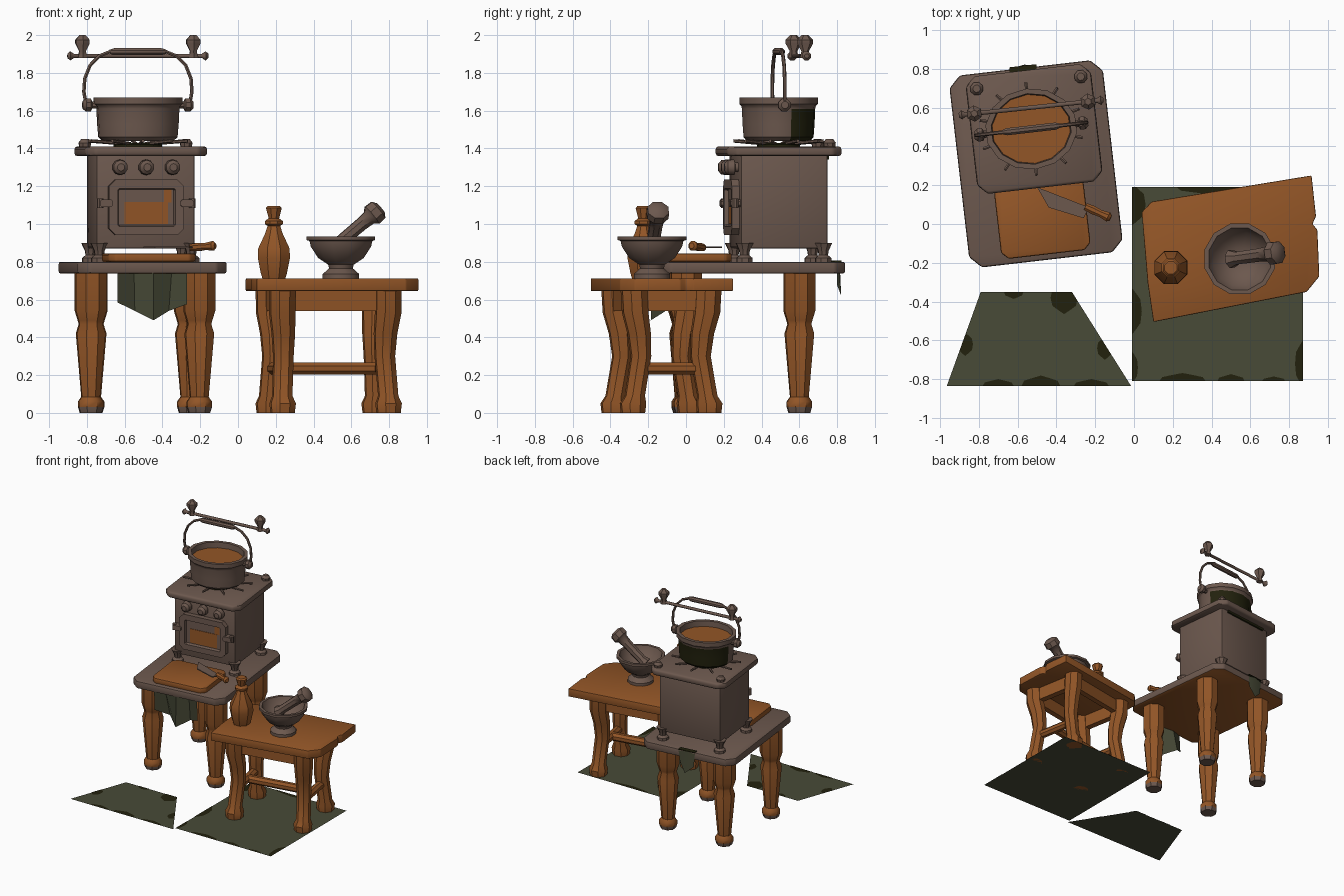
import bpy, bmesh, math
from mathutils import Matrix, Vector

if "Cube" in bpy.data.objects:
    bpy.data.objects.remove(bpy.data.objects["Cube"])


def material(name, rgb):
    m = bpy.data.materials.new(name)
    m.diffuse_color = (*rgb, 1)
    m.use_nodes = True
    m.node_tree.nodes["Principled BSDF"].inputs["Base Color"].default_value = m.diffuse_color
    return m


WOOD = material("warm_wood", (0.29, 0.092, 0.02))
IRON = material("brown_iron", (0.15, 0.098, 0.076))
OLIVE = material("olive_cloth", (0.065, 0.069, 0.038))
DARK = material("dark_moss", (0.016, 0.0155, 0.004))
IDENT = Matrix.Identity(4)
UPRIGHT = Matrix.Rotation(math.pi / 2, 4, 'X')   # lays a profile in the xz plane


def frame(x, y, deg):
    return Matrix.Translation((x, y, 0)) @ Matrix.Rotation(math.radians(deg), 4, 'Z')


def finish(bm, name, mats, M=IDENT, bevel=0, rule=None):
    """Turn a bmesh into a placed object; rule(centre, normal) picks a material slot."""
    bmesh.ops.recalc_face_normals(bm, faces=bm.faces)
    if bevel:
        bmesh.ops.bevel(bm, geom=bm.edges[:], offset=bevel, segments=2, affect='EDGES', profile=0.5)
    bm.transform(M)
    bm.normal_update()
    me = bpy.data.meshes.new(name)
    for m in mats if isinstance(mats, (list, tuple)) else [mats]:
        me.materials.append(m)
    if rule:
        for f in bm.faces:
            f.material_index = rule(f.calc_center_median(), f.normal)
    bm.to_mesh(me)
    bm.free()
    ob = bpy.data.objects.new(name, me)
    bpy.context.collection.objects.link(ob)
    return ob


def prism(name, pts, z0, z1, mats, M=IDENT, bevel=0, rule=None, inset=None):
    bm = bmesh.new()
    face = bm.faces.new([bm.verts.new((x, y, z0)) for x, y in pts])
    if z1 != z0:
        ext = bmesh.ops.extrude_face_region(bm, geom=[face], use_keep_orig=True)['geom']
        for v in ext:
            if isinstance(v, bmesh.types.BMVert):
                v.co.z = z1
        if inset:
            bmesh.ops.recalc_face_normals(bm, faces=bm.faces)
            top = [f for f in bm.faces if all(abs(v.co.z - z1) < 1e-6 for v in f.verts)]
            bmesh.ops.inset_region(bm, faces=top, thickness=inset[0], depth=0)
            bmesh.ops.inset_region(bm, faces=top, thickness=0.008, depth=-inset[1])
    return finish(bm, name, mats, M, bevel, rule)


def rect(hx, hy, c=0.0, x=0.0, y=0.0):
    """Rectangle outline with chamfered corners."""
    if not c:
        return [(x - hx, y - hy), (x + hx, y - hy), (x + hx, y + hy), (x - hx, y + hy)]
    return [(x - hx + c, y - hy), (x + hx - c, y - hy), (x + hx, y - hy + c), (x + hx, y + hy - c),
            (x + hx - c, y + hy), (x - hx + c, y + hy), (x - hx, y + hy - c), (x - hx, y - hy + c)]


def rings(name, prof, n, mats, M=IDENT, rule=None):
    """Stack of n-sided rings given as (radius, z[, dx, dy])."""
    bm = bmesh.new()
    loops = []
    for r, z, *d in prof:
        dx, dy = d or (0, 0)
        loops.append([bm.verts.new((dx + r * math.cos((k + .5) * math.tau / n),
                                    dy + r * math.sin((k + .5) * math.tau / n), z)) for k in range(n)])
    for a, b in zip(loops, loops[1:]):
        for k in range(n):
            bm.faces.new((a[k], a[(k + 1) % n], b[(k + 1) % n], b[k]))
    bm.faces.new(loops[0])
    bm.faces.new(loops[-1])
    return finish(bm, name, mats, M, 0, rule)


def along(name, a, b, prof, n, mat, M=IDENT):
    """Turned shape from a to b; profile heights run 0..1."""
    a, b = Vector(a), Vector(b)
    R = (b - a).to_track_quat('Z', 'Y').to_matrix().to_4x4()
    L = (b - a).length
    return rings(name, [(r, t * L) for r, t in prof], n, mat, M @ Matrix.Translation(a) @ R)


def bar(name, a, b, r, mat, M=IDENT, n=8):
    return along(name, a, b, [(r, 0), (r, 1)], n, mat, M)


# ---- floor mats with dark worn patches
MAT_A = [(-0.01, -0.81), (0.87, -0.81), (0.87, 0.19), (-0.01, 0.19)]
MAT_B = [(-0.965, -0.835), (-0.015, -0.835), (-0.32, -0.35), (-0.79, -0.35)]
prism("square_mat", MAT_A, 0.0, 0.0, OLIVE)
prism("trapezoid_mat", MAT_B, 0.0, 0.0, OLIVE)
for x, y, w, h in [(.25, -.81, .12, .035), (.5, -.81, .07, .03), (.72, -.81, .06, .02), (.87, -.72, .04, .1),
                   (-.01, -.45, .05, .1), (-.01, -.74, .03, .07), (-.01, .1, .07, .09), (.38, .19, .16, .03),
                   (-.7, -.835, .08, .03), (-.48, -.835, .1, .045), (-.22, -.835, .09, .03),
                   (-.36, -.38, .07, .07), (-.62, -.35, .05, .03), (-.87, -.62, .04, .05), (-.15, -.64, .04, .05)]:
    bm = bmesh.new()
    outline = [bm.verts.new((x + w * math.cos(k * math.pi / 6), y + h * math.sin(k * math.pi / 6) * (1 + .2 * (k % 2)), .002))
               for k in range(12)]
    bm.faces.new(outline)
    border = MAT_A if x > -0.012 else MAT_B
    for (ax, ay), (bx, by) in zip(border, border[1:] + border[:1]):
        bmesh.ops.bisect_plane(bm, geom=bm.verts[:] + bm.edges[:] + bm.faces[:], plane_co=(ax, ay, 0),
                               plane_no=(by - ay, ax - bx, 0), clear_outer=True)
    finish(bm, "mat_patch", DARK)

# ---- tall counter
COUNTER = frame(-0.505, 0.31, 6.6)
prism("counter_top", rect(.398, .498, .06), .738, .80, [IRON, WOOD], COUNTER, .012,
      lambda c, n: int(n.z < -.9))
for x, y in [(-.78, -.01), (-.205, .0), (-.775, .6), (-.255, .6)]:
    rings("counter_leg", [(.06, 0), (.07, .03), (.07, .06), (.052, .085), (.082, .42), (.066, .47), (.072, .49),
                          (.088, .54), (.088, .74)], 8, [WOOD, IRON],
          frame(x, y, 6.6), lambda c, n: int(c.z < .04))

# ---- hanging cloths, folded panels
def cloth(name, tops, bottoms, M):
    bm = bmesh.new()
    t = [bm.verts.new(p) for p in tops]
    b = [bm.verts.new(p) for p in bottoms]
    for k in range(len(t) - 1):
        bm.faces.new((t[k], t[k + 1], b[k + 1], b[k]))
    finish(bm, name, OLIVE, M)


cloth("front_cloth", [(-.19, -.49, .742), (-.10, -.47, .742), (0, -.49, .742), (.10, -.47, .742), (.18, -.49, .742)],
      [(-.19, -.48, .585), (-.09, -.42, .54), (0, -.50, .49), (.09, -.43, .54), (.18, -.48, .575)], COUNTER)
cloth("back_cloth", [(-.08, .503, .79), (-.01, .508, .80), (.06, .503, .79)],
      [(-.07, .50, .68), (0, .515, .62), (.05, .50, .70)], COUNTER)
prism("back_cloth_fold", rect(.07, .02, 0, -.01, .49), .80, .806, DARK, COUNTER)

# ---- chopping board and knife
prism("chopping_board", rect(.232, .19, .035, 0, -.28), .80, .845, WOOD, COUNTER, .01)
prism("knife_blade", [(-.50, .19), (-.44, .085), (-.26, .03), (-.23, .085)], .872, .88, IRON)
along("knife_handle", (-.25, .09, .875), (-.12, .03, .885), [(.02, 0), (.024, .3), (.02, .6), (.027, .9), (.015, 1)], 8, WOOD)

# ---- stove
STOVE = frame(-0.515, 0.49, 6.6)
FRONT = STOVE @ UPRIGHT
prism("stove_body", rect(.262, .232), .87, 1.37, IRON, STOVE, .012)
prism("stove_top", rect(.325, .305, .05), 1.36, 1.41, IRON, STOVE, .014)
prism("stove_back_trim", rect(.2, .01, 0, 0, .236), 1.342, 1.36, DARK, STOVE)
for sx in (-1, 1):
    for sy in (-1, 1):
        rings("stove_foot", [(.045, .80), (.045, .82), (.026, .835), (.03, .86), (.05, .90)], 8, IRON,
              STOVE @ Matrix.Translation((sx * .245, sy * .21, 0)))
        rings("top_corner_stud", [(.03, 1.40), (.035, 1.43), (.02, 1.45)], 8, IRON,
              STOVE @ Matrix.Translation((sx * .27, .24, 0)))
    # door hinge lugs
    prism("door_lug", rect(.035, .02, .01, sx * .215, 1.11), .23, .285, IRON, FRONT)
    bar("door_pin", (sx * .245, -.26, 1.085), (sx * .245, -.26, 1.135), .018, IRON, STOVE)
prism("oven_door", rect(.2, .147, .035, 0, 1.088), .225, .272, IRON, FRONT, 0, None, (.05, .022))
prism("oven_glow", rect(.115, .058, 0, 0, 1.058), .246, .254, WOOD, FRONT)
prism("oven_glow_side", rect(.02, .035, 0, .115, 1.15), .246, .252, WOOD, FRONT)
for x in (-.14, 0, .14):
    along("stove_knob", (x, -.225, 1.30), (x, -.305, 1.30), [(.025, 0), (.025, .3), (.042, .35), (.038, .8), (.02, 1)], 10, IRON, STOVE)

# ---- burner grate and pot
POT = frame(-0.53, 0.49, 6.6)
OVAL = POT @ Matrix.Diagonal((1, .88, 1, 1))
for k in range(10):
    a = math.tau * (k + .5) / 10
    c, s = math.cos(a), math.sin(a)
    bar("grate_arm", (.08 * c, .08 * s, 1.425), (.27 * c, .24 * s, 1.44), .009, IRON, POT, 6)
rings("burner", [(.13, 1.40), (.13, 1.42), (.10, 1.43)], 12, DARK, OVAL)
rings("pot", [(.19, 1.44), (.212, 1.46), (.218, 1.53), (.222, 1.61), (.226, 1.625), (.238, 1.635), (.238, 1.67),
              (.208, 1.67), (.2, 1.60)], 14, [IRON, DARK], OVAL,
      lambda c, n: int(c.z < 1.615 and c.y > .53 and n.z < .5))
rings("pot_stew", [(.205, 1.60), (.205, 1.625)], 14, WOOD, OVAL)
for s in (-1, 1):
    along("pot_lug", (s * .21, 0, 1.63), (s * .295, 0, 1.63), [(.02, 0), (.02, .4), (.036, .5), (.036, .8), (.02, 1)], 8, IRON, POT)

# pot bail, swept along a poly path
half = [(.275, 1.63), (.288, 1.70), (.283, 1.77), (.255, 1.84), (.205, 1.89), (.15, 1.912)]
path = [(-x, z) for x, z in half] + [(x, z) for x, z in reversed(half)]
cu = bpy.data.curves.new("pot_bail_path", 'CURVE')
cu.dimensions, cu.bevel_depth, cu.bevel_resolution = '3D', .01, 1
sp = cu.splines.new('POLY')
sp.points.add(len(path) - 1)
for p, (x, z) in zip(sp.points, path):
    p.co = (x, 0, z, 1)
tmp = bpy.data.objects.new("pot_bail_path", cu)
bpy.context.collection.objects.link(tmp)
me = bpy.data.meshes.new_from_object(tmp.evaluated_get(bpy.context.evaluated_depsgraph_get()))
bpy.data.objects.remove(tmp)
me.materials.clear()
me.materials.append(IRON)
bail = bpy.data.objects.new("pot_bail", me)
bail.matrix_world = POT
bpy.context.collection.objects.link(bail)
along("bail_grip", (-.15, 0, 1.912), (.15, 0, 1.912), [(.012, 0), (.02, .08), (.02, .92), (.012, 1)], 8, IRON, POT)

# ---- hanging rod with finials
ROD = frame(-0.53, 0.60, 6)
along("rod", (-.375, 0, 1.89), (.375, 0, 1.89), [(.012, 0), (.026, .02), (.012, .045), (.012, .955), (.026, .98), (.012, 1)], 8, IRON, ROD)
for s in (-1, 1):
    rings("rod_finial", [(.028, 1.88), (.02, 1.915), (.042, 1.955), (.042, 1.975), (.018, 2.0)], 6, IRON,
          ROD @ Matrix.Translation((s * .295, 0, 0)))

# ---- low table
TABLE = frame(0.48, -0.13, 10.3)
prism("table_top", [(.04, .06), (.09, .115), (.915, .25), (.938, .04), (.92, 0), (.945, -.03), (.955, -.27),
                    (.89, -.35), (.1, -.505), (.07, -.3)], .645, .712, WOOD, IDENT, .006)
for sx in (-1, 1):
    for sy in (-1, 1):
        rings("table_leg", [(.066, 0), (.072, .05), (.055, .09, 0, -.01 * sy), (.056, .3, -.012 * sx, -.045 * sy),
                            (.064, .42, -.01 * sx, -.035 * sy), (.072, .53, 0, -.012 * sy), (.072, .65, 0, -.005 * sy)],
              8, WOOD, TABLE @ Matrix.Translation((sx * .285, sy * .205, 0)))
    prism("side_apron", rect(.025, .19, 0, sx * .285), .54, .65, WOOD, TABLE)
    prism("long_apron", rect(.28, .022, 0, 0, sx * .195), .54, .65, WOOD, TABLE)
    bar("side_stretcher", (sx * .275, -.19, .235), (sx * .275, .19, .235), .034, WOOD, TABLE)
bar("long_stretcher", (-.275, 0, .235), (.275, 0, .235), .034, WOOD, TABLE)

# ---- bottle, mortar and pestle
rings("bottle", [(.065, .71), (.075, .74), (.092, .82), (.09, .87), (.05, .95), (.036, .99), (.052, 1.0), (.052, 1.015),
                 (.03, 1.03), (.045, 1.085), (.035, 1.095)], 8, WOOD, frame(.19, -.225, 0))
rings("mortar", [(.10, .71), (.10, .735), (.065, .765), (.07, .785), (.125, .82), (.165, .88), (.172, .91), (.188, .915),
                 (.188, .935), (.165, .935), (.14, .87), (.06, .82)], 12, IRON, frame(.545, -.18, 0))
along("pestle", (.50, -.18, .87), (.755, -.145, 1.085),
      [(.05, 0), (.035, .12), (.037, .6), (.042, .76), (.062, .82), (.06, .95), (.035, 1)], 8, IRON)

# ---- smooth shading with crisp edges
bpy.ops.object.select_all(action='DESELECT')
for ob in bpy.data.objects:
    ob.select_set(True)
    bpy.context.view_layer.objects.active = ob
bpy.ops.object.shade_smooth_by_angle(angle=math.radians(38))
